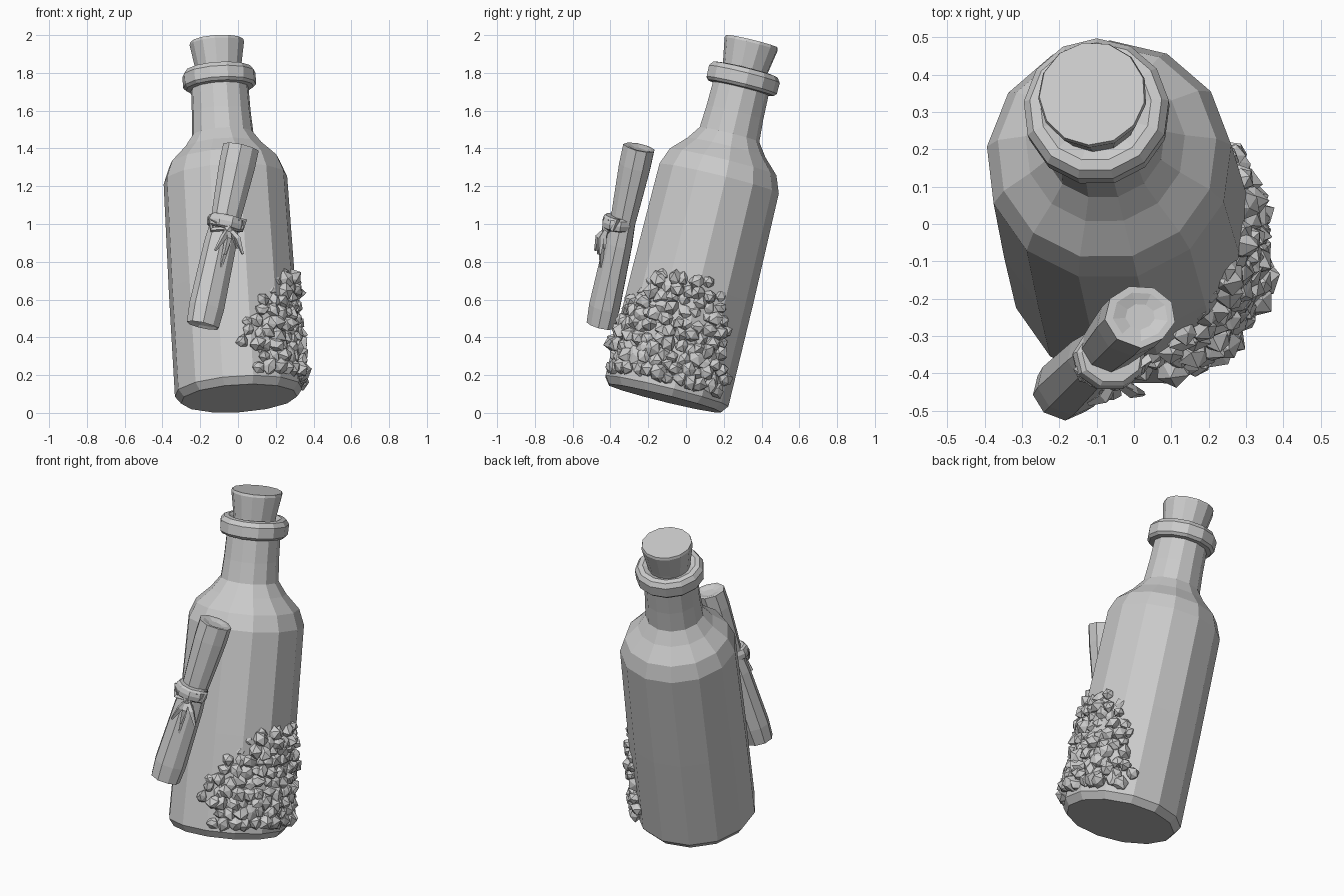
import bpy, bmesh, math, random
from mathutils import Vector, Matrix

if "Cube" in bpy.data.objects:
    bpy.data.objects.remove(bpy.data.objects["Cube"])

random.seed(7)

GREY = bpy.data.materials.new("light grey")
GREY.diffuse_color = (0.6, 0.6, 0.6, 1)
GREY.use_nodes = True
GREY.node_tree.nodes["Principled BSDF"].inputs["Base Color"].default_value = GREY.diffuse_color


def frame(a, b):
    """Matrix placing local z along a->b with its origin at a."""
    d = (b - a).normalized()
    return Matrix.Translation(a) @ Vector((0, 0, 1)).rotation_difference(d).to_matrix().to_4x4()


def finish(name, bm, matrix=Matrix()):
    bmesh.ops.recalc_face_normals(bm, faces=bm.faces)
    bm.transform(matrix)
    me = bpy.data.meshes.new(name)
    bm.to_mesh(me)
    bm.free()
    me.materials.append(GREY)
    ob = bpy.data.objects.new(name, me)
    bpy.context.collection.objects.link(ob)
    return ob


def skin(bm, rings):
    """Join rings of points into a capped skin."""
    vs = [[bm.verts.new(p) for p in r] for r in rings]
    n = len(vs[0])
    for a, b in zip(vs, vs[1:]):
        for i in range(n):
            bm.faces.new((a[i], a[(i + 1) % n], b[(i + 1) % n], b[i]))
    bm.faces.new(vs[0][::-1])
    bm.faces.new(vs[-1])


def lathe(name, profile, sides, matrix, phase=0.0, spiral=0.0):
    """profile: (height, radius); spiral grows the radius round the turn."""
    rings = []
    for h, r in profile:
        ring = []
        for i in range(sides):
            a = phase + math.tau * i / sides
            q = r * (1 + spiral * (i / sides - 0.5))
            ring.append((q * math.cos(a), q * math.sin(a), h))
        rings.append(ring)
    bm = bmesh.new()
    skin(bm, rings)
    return finish(name, bm, matrix)


def strand(name, path, radii):
    """Four-sided tapering strand along a path."""
    pts = [Vector(p) for p in path]
    rings = []
    for i, p in enumerate(pts):
        d = (pts[min(i + 1, len(pts) - 1)] - pts[max(i - 1, 0)]).normalized()
        u = d.cross(Vector((0.3, 1, 0.2))).normalized()
        v = d.cross(u)
        rings.append([p + radii[i] * (u * math.cos(k * math.pi / 2) + v * math.sin(k * math.pi / 2))
                      for k in range(4)])
    bm = bmesh.new()
    skin(bm, rings)
    return finish(name, bm)


# Leaning bottle
base, top = Vector((0.005, -0.115, 0.077)), Vector((-0.112, 0.35, 1.97))
B = frame(base, top)
lathe("bottle_body", [(0, 0.31), (0.04, 0.34), (0.60, 0.338), (1.20, 0.33), (1.29, 0.295),
                      (1.37, 0.215), (1.44, 0.165), (1.56, 0.157), (1.74, 0.152)], 13, B, 0.12)
lathe("bottle_lip", [(1.69, 0.145), (1.695, 0.18), (1.71, 0.194), (1.77, 0.196),
                     (1.795, 0.178), (1.80, 0.15), (1.78, 0.11)], 13, B, 0.12)
lathe("cork", [(1.70, 0.11), (1.80, 0.122), (1.935, 0.146), (1.95, 0.142)], 13, B, 0.3)

# Rolled parchment, slightly pinched by the twine
S = frame(Vector((-0.183, -0.448, 0.462)), Vector((0.02, -0.245, 1.405))) @ Matrix.Diagonal((1.03, 0.88, 1, 1))
lathe("scroll", [(0.03, 0.03), (0.012, 0.07), (0, 0.086), (0.10, 0.094), (0.45, 0.086), (0.565, 0.076),
                 (0.68, 0.084), (0.88, 0.096), (0.985, 0.096), (0.985, 0.075), (0.975, 0.04)],
      9, S, -0.9, 0.14)

# Twine band, knot, loops and tails
lathe("twine_band", [(0.53, 0.08), (0.537, 0.093), (0.565, 0.098), (0.59, 0.092), (0.60, 0.08)],
      9, S @ Matrix.Rotation(0.06, 4, 'X'), 0.2)
knot = Vector((-0.05, -0.42, 0.975))
bm = bmesh.new()
bmesh.ops.create_icosphere(bm, subdivisions=1, radius=0.03, matrix=Matrix.Translation(knot))
finish("twine_knot", bm)
strand("twine_loop_left", [knot, (-0.11, -0.42, 1.01), (-0.15, -0.39, 1.03),
                           (-0.14, -0.41, 0.97), knot], [0.012, 0.016, 0.016, 0.014, 0.01])
strand("twine_loop_right", [knot, (0.0, -0.40, 1.02), (0.035, -0.36, 1.02),
                            (0.02, -0.39, 0.97), knot], [0.012, 0.015, 0.015, 0.013, 0.01])
tails = [(-0.09, -0.45, 0.77), (-0.12, -0.48, 0.86), (-0.07, -0.465, 0.84),
         (0.025, -0.455, 0.84), (-0.005, -0.43, 0.87)]
for i, e in enumerate(tails):
    e = Vector(e)
    m = knot.lerp(e, 0.5) + Vector((0.01, -0.012, 0.015))
    strand(f"twine_tail_{i + 1}", [knot, m, e], [0.012, 0.018, 0.007])

# Barnacle crust: faceted lumps over the lower right of the glass, thinning upward
bm = bmesh.new()
rows = 10
for row in range(rows):
    t = row / (rows - 1)
    h = 0.10 + 0.53 * t
    lo = 8 + 50 * max(0, (t - 0.4) / 0.6) + (12 if row < 2 else 0)
    hi = 146 - 14 * t - 22 * t ** 4
    a = lo + (4 if row % 2 else 0)
    while a < hi:
        az = math.radians(a + random.uniform(-3, 3))
        hh = h + random.uniform(-0.015, 0.015)
        flat = abs(a - 100) < 14 and 0.36 < hh < 0.52      # worn smooth patch
        edge = min(a - lo, hi - a) < 9
        r = random.uniform(0.042, 0.054) * (0.8 if edge else 1) * (1 - 0.12 * t)
        d = (0.322 if flat else random.uniform(0.33, 0.355)) - 0.02 * t
        pos = Vector((d * math.sin(az), -d * math.cos(az), hh))
        rot = Matrix.Rotation(random.uniform(0, 6), 4, 'Z') @ Matrix.Rotation(random.uniform(0, 6), 4, 'X')
        res = bmesh.ops.create_icosphere(bm, subdivisions=1, radius=r,
                                         matrix=Matrix.Translation(pos) @ rot)
        for v in res["verts"]:
            v.co = pos + (v.co - pos) * random.uniform(0.75, 1.2)
        a += 10
finish("barnacle_crust", bm, B)
